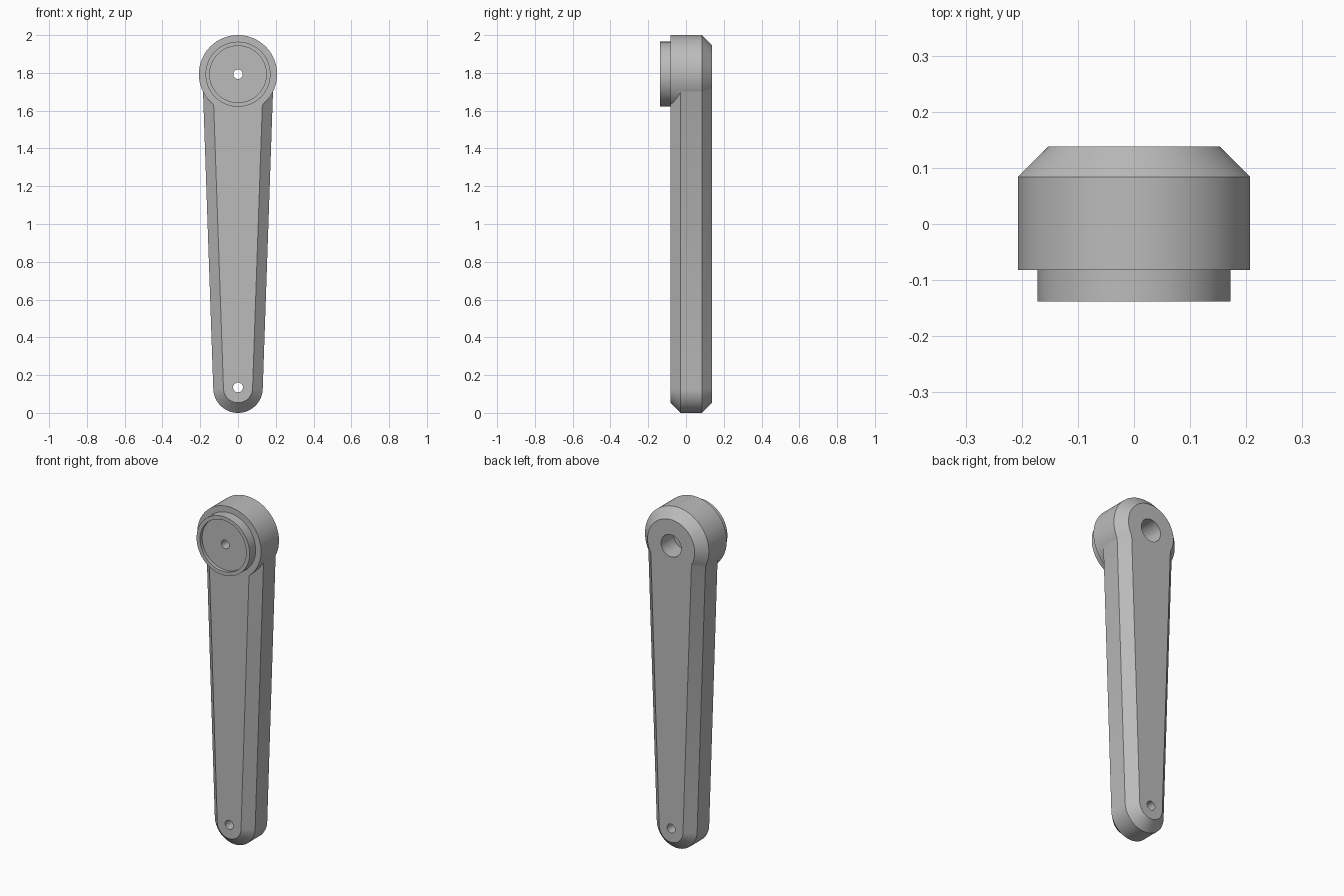
import bpy, bmesh
from math import sin, cos, pi, tan

cube = bpy.data.objects.get("Cube")
if cube:
    bpy.data.objects.remove(cube, do_unlink=True)

HEAD_Z, TIP_Z = 1.793, 0.131
TIP_R, TAPER = 0.131, 0.0345
FRONT, BACK, CHAMFER = -0.082, 0.138, 0.054

grey = bpy.data.materials.new("plain grey")
grey.use_nodes = True
colour = (0.5, 0.5, 0.5, 1)
grey.diffuse_color = colour
grey.node_tree.nodes["Principled BSDF"].inputs["Base Color"].default_value = colour


def loft(name, rings):
    """Closed solid through equal rings of points, capped at both ends."""
    bm = bmesh.new()
    loops = [[bm.verts.new(p) for p in ring] for ring in rings]
    n = len(loops[0])
    for a, b in zip(loops, loops[1:]):
        for i in range(n):
            j = (i + 1) % n
            bm.faces.new((a[i], a[j], b[j], b[i]))
    bm.faces.new(loops[0])
    bm.faces.new(loops[-1])
    bmesh.ops.recalc_face_normals(bm, faces=bm.faces)
    mesh = bpy.data.meshes.new(name)
    bm.to_mesh(mesh)
    bm.free()
    obj = bpy.data.objects.new(name, mesh)
    bpy.context.collection.objects.link(obj)
    mesh.materials.append(grey)
    return obj


def turned(name, z, profile, sides=96):
    """Solid of revolution about a front-to-back axis; profile is (radius, y)."""
    return loft(name, [[(r * cos(2 * pi * i / sides), y, z + r * sin(2 * pi * i / sides))
                        for i in range(sides)] for r, y in profile])


def arm_ring(inset, y, steps=48):
    """Rounded-tip tapered outline, running up to the head centre."""
    r = TIP_R - inset
    half = r / cos(TAPER) + (HEAD_Z - TIP_Z) * tan(TAPER)
    ring = [(half, y, HEAD_Z)]
    for i in range(steps + 1):
        a = -TAPER - (pi - 2 * TAPER) * i / steps
        ring.append((r * cos(a), y, TIP_Z + r * sin(a)))
    return ring + [(-half, y, HEAD_Z)]


def combine(target, other, operation):
    mod = target.modifiers.new(operation, 'BOOLEAN')
    mod.operation, mod.solver, mod.object = operation, 'EXACT', other
    bpy.ops.object.select_all(action='DESELECT')
    bpy.context.view_layer.objects.active = target
    target.select_set(True)
    bpy.ops.object.modifier_apply(modifier=mod.name)
    bpy.data.objects.remove(other, do_unlink=True)


# Tapered arm, chamfered on both faces
arm = loft("crank_arm", [arm_ring(CHAMFER, FRONT), arm_ring(0, FRONT + CHAMFER),
                         arm_ring(0, BACK - CHAMFER), arm_ring(CHAMFER, BACK)])

# Round head with a raised front boss and back chamfer
head = turned("head", HEAD_Z, [(0.172, -0.138), (0.172, FRONT), (0.207, FRONT),
                               (0.207, BACK - CHAMFER), (0.207 - CHAMFER, BACK)])
combine(arm, head, 'UNION')

# Shallow boss recess, back bore, and the two through holes
cuts = [("recess", HEAD_Z, 0.15, -0.2, -0.118),
        ("back_bore", HEAD_Z, 0.065, 0.02, 0.2),
        ("head_hole", HEAD_Z, 0.025, -0.2, 0.2),
        ("tip_hole", TIP_Z + 0.004, 0.026, -0.2, 0.2)]
for name, z, r, y0, y1 in cuts:
    cutter = turned(name, z, [(r, y0), (r, y1)], 64)
    cutter.hide_render = True
    combine(arm, cutter, 'DIFFERENCE')

arm.select_set(True)
bpy.context.view_layer.objects.active = arm
bpy.ops.object.shade_smooth_by_angle(angle=pi / 6)
